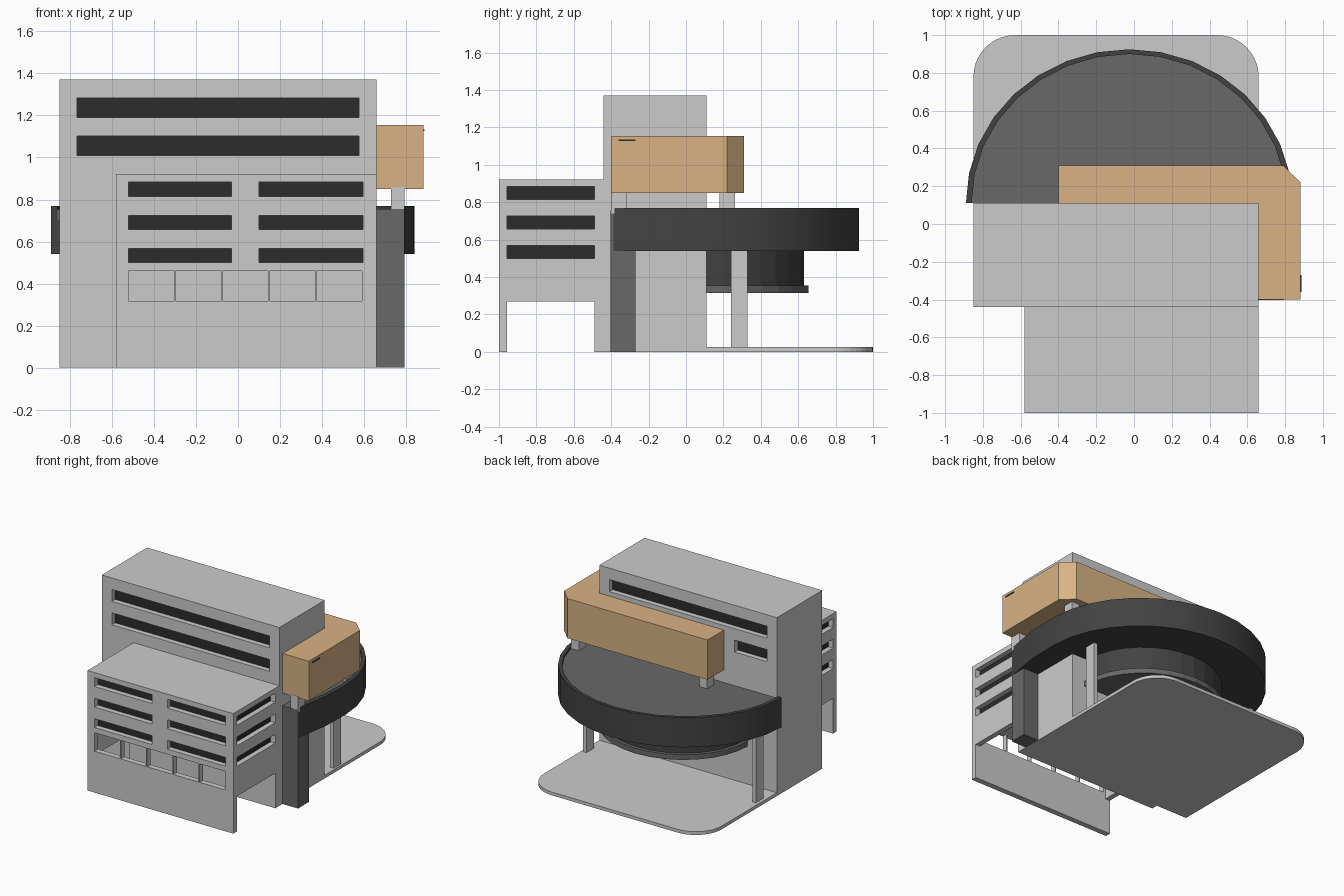
import bpy, bmesh, math

if "Cube" in bpy.data.objects:
    bpy.data.objects.remove(bpy.data.objects["Cube"])


def material(name, rgb):
    m = bpy.data.materials.new(name)
    m.diffuse_color = (*rgb, 1)
    m.use_nodes = True
    m.node_tree.nodes["Principled BSDF"].inputs["Base Color"].default_value = m.diffuse_color
    return m


TAN = material("tan", (0.69, 0.45, 0.23))
CHARCOAL = material("charcoal", (0.055, 0.055, 0.055))
SLATE = material("slate", (0.14, 0.14, 0.14))
GLASS = material("dark_glass", (0.025, 0.025, 0.025))


def prism(name, pts, z0, z1, mat=None):
    """Extrude a plan outline from z0 to z1."""
    bm = bmesh.new()
    face = bm.faces.new([bm.verts.new((x, y, z0)) for x, y in pts])
    ext = bmesh.ops.extrude_face_region(bm, geom=[face])["geom"]
    bmesh.ops.translate(bm, vec=(0, 0, z1 - z0),
                        verts=[v for v in ext if isinstance(v, bmesh.types.BMVert)])
    bmesh.ops.recalc_face_normals(bm, faces=bm.faces)
    me = bpy.data.meshes.new(name)
    bm.to_mesh(me)
    bm.free()
    ob = bpy.data.objects.new(name, me)
    bpy.context.collection.objects.link(ob)
    if mat:
        me.materials.append(mat)
    return ob


def box(name, x0, x1, y0, y1, z0, z1, mat=None):
    return prism(name, [(x0, y0), (x1, y0), (x1, y1), (x0, y1)], z0, z1, mat)


def cut(ob, *dims):
    """Subtract a box from an object."""
    c = box("cutter", *dims)
    c.hide_render = True
    mod = ob.modifiers.new("cut", 'BOOLEAN')
    mod.operation, mod.solver, mod.object = 'DIFFERENCE', 'EXACT', c
    bpy.context.view_layer.objects.active = ob
    bpy.ops.object.modifier_apply(modifier=mod.name)
    bpy.data.objects.remove(c)


def window(ob, side, wall, a0, a1, z0, z1, depth=0.045):
    """Recess a strip window into a wall facing 'x' or 'y' and add its pane."""
    axis, s = side[1], (1 if side[0] == '+' else -1)
    lo, hi = sorted((wall - s * depth, wall + s * 0.1))
    p0, p1 = sorted((wall - s * (depth + 0.005), wall - s * (depth - 0.005)))
    if axis == 'y':
        cut(ob, a0, a1, lo, hi, z0, z1)
        box("window_pane", a0, a1, p0, p1, z0, z1, GLASS)
    else:
        cut(ob, lo, hi, a0, a1, z0, z1)
        box("window_pane", p0, p1, a0, a1, z0, z1, GLASS)


# Rear tower with strip windows on front and back
tower = box("tower", -0.85, 0.66, -0.44, 0.11, 0, 1.37)
for z in (1.01, 1.19):
    window(tower, '-y', -0.44, -0.765, 0.575, z, z + 0.092)
window(tower, '+y', 0.11, -0.765, 0.575, 1.19, 1.282)
window(tower, '+y', 0.11, -0.765, -0.49, 1.01, 1.102)

# Front wing, hollow at ground level and open on both sides
wing = box("front_wing", -0.58, 0.66, -1.0, -0.44, 0, 0.922)
cut(wing, -0.54, 0.62, -0.957, -0.49, -0.1, 0.47)
cut(wing, -0.7, 0.8, -0.957, -0.49, -0.1, 0.27)
for i in range(5):
    x = -0.52 + i * 0.2235
    cut(wing, x, x + 0.216, -1.1, -0.93, 0.318, 0.46)
for z in (0.50, 0.657, 0.815):
    window(wing, '-y', -1.0, -0.52, -0.03, z, z + 0.068)
    window(wing, '-y', -1.0, 0.10, 0.595, z, z + 0.068)
    window(wing, '+x', 0.66, -0.957, -0.49, z, z + 0.068)
    window(wing, '-x', -0.58, -0.957, -0.49, z, z + 0.068)

# Terrace slab with two rounded corners
R = 0.22
slab = [(-0.85, 0.11), (0.66, 0.11)]
for cx, start in ((0.66 - R, 0), (-0.85 + R, 90)):
    for i in range(11):
        a = math.radians(start + 9 * i)
        slab.append((cx + R * math.cos(a), 1.0 - R + R * math.sin(a)))
prism("terrace_slab", slab, 0, 0.025)


def arc(rx, ry, n=16):
    return [(-0.025 + rx * math.cos(math.pi * (1 - i / n)),
             0.11 + ry * math.sin(math.pi * (1 - i / n))) for i in range(n + 1)]


# Half-round upper hall: parapet ring and recessed roof
outer = arc(0.865, 0.815) + [(0.835, -0.12), (0.79, -0.40)]
inner = arc(0.835, 0.79) + [(0.80, -0.12), (0.755, -0.40)]
rim = prism("hall_parapet", outer + inner[::-1], 0.54, 0.768, CHARCOAL)
prism("hall_roof", inner + [(0.66, -0.40), (0.66, 0.11)], 0.70, 0.752, SLATE)
prism("hall_underside", inner + [(0.66, -0.40), (0.66, 0.11)], 0.54, 0.70, CHARCOAL)
bpy.ops.object.select_all(action='DESELECT')
rim.select_set(True)
bpy.context.view_layer.objects.active = rim
bpy.ops.object.shade_smooth_by_angle(angle=math.radians(30))

# Lower half-round drum and its flange
prism("lower_drum", arc(0.55, 0.52), 0.355, 0.54, CHARCOAL)
prism("drum_flange", arc(0.575, 0.545), 0.315, 0.355, SLATE)

# Dark side pier and terrace columns
box("side_pier", 0.66, 0.792, -0.403, -0.27, 0, 0.755, SLATE)
for x in (-0.81, 0.63):
    box("terrace_column", x - 0.015, x + 0.015, 0.24, 0.33, 0.02, 0.54)

# Tan L-shaped upper volume on short posts
prism("corner_volume", [(-0.40, 0.11), (0.66, 0.11), (0.66, -0.40), (0.882, -0.40),
                        (0.882, 0.22), (0.79, 0.31), (-0.40, 0.31)], 0.85, 1.155, TAN)
for x, y in ((0.76, -0.36), (0.76, 0.22), (-0.33, 0.22)):
    box("volume_post", x - 0.033, x + 0.033, y - 0.042, y + 0.042, 0.74, 0.86)
box("wall_vent", 0.875, 0.887, -0.36, -0.27, 1.126, 1.134, GLASS)
